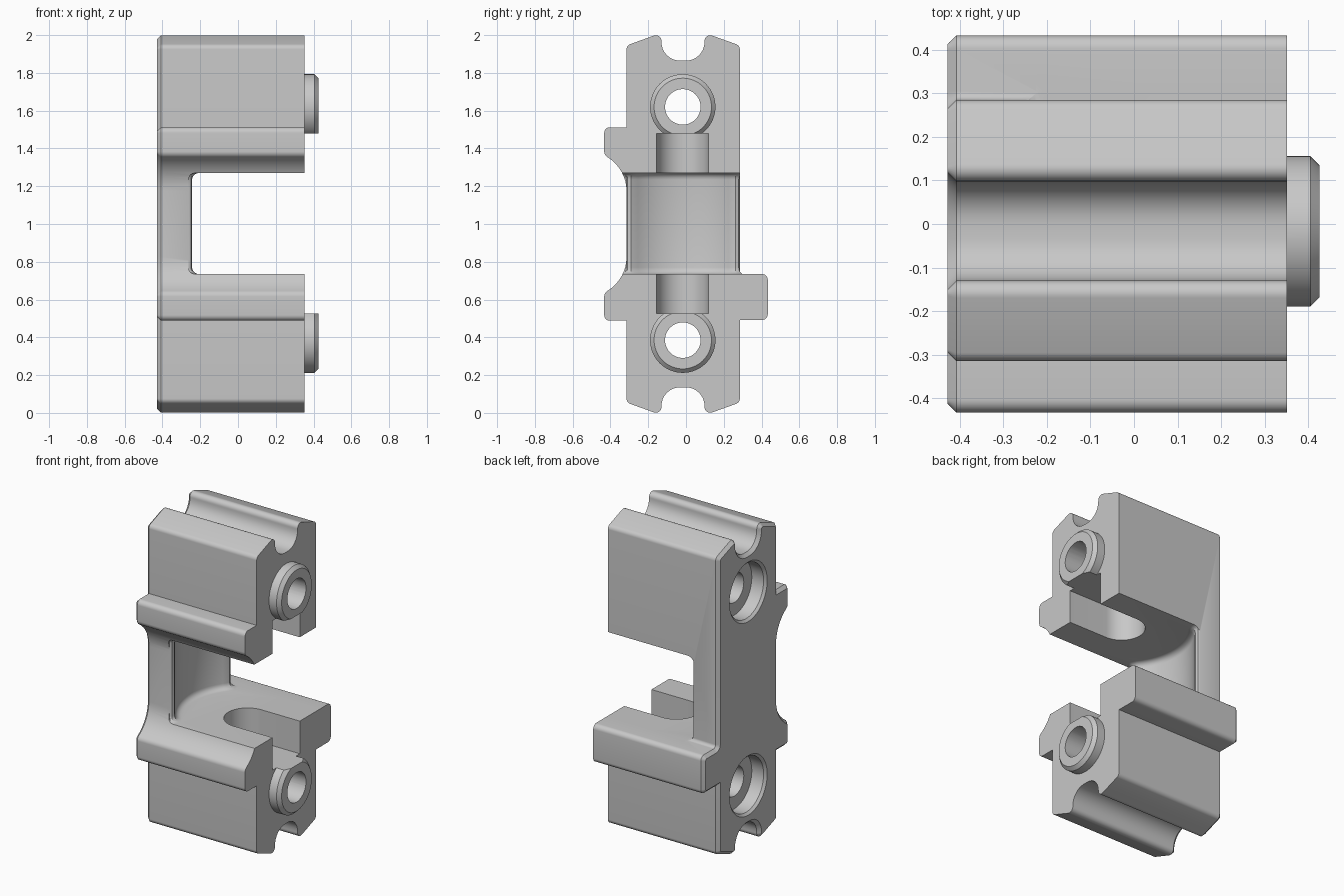
import bpy, bmesh
from math import pi, tan, sin
from mathutils import Vector, Matrix

cube = bpy.data.objects.get("Cube")
if cube:
    bpy.data.objects.remove(cube)

MID_Y = -0.017          # centre line of holes, grooves and slot
HOLE_Z = (0.385, 1.62)

grey = bpy.data.materials.new("plain_grey")
grey.use_nodes = True
colour = (0.58, 0.58, 0.58, 1)
grey.diffuse_color = colour
grey.node_tree.nodes["Principled BSDF"].inputs["Base Color"].default_value = colour


def rounded(corners, steps=8):
    """Outline from (u, v, radius) corners, each filleted with an arc."""
    out = []
    for i, (u, v, r) in enumerate(corners):
        p = Vector((u, v))
        if not r:
            out.append(p)
            continue
        a = (Vector(corners[i - 1][:2]) - p).normalized()
        b = (Vector(corners[(i + 1) % len(corners)][:2]) - p).normalized()
        half = a.angle(b) / 2
        centre = p + (a + b).normalized() * r / sin(half)
        start = p + a * r / tan(half) - centre
        end = p + b * r / tan(half) - centre
        sweep = pi - 2 * half
        for k in range(steps + 1):
            t = k / steps
            out.append(centre + (start * sin((1 - t) * sweep) + end * sin(t * sweep)) / sin(sweep))
    return out


def finish(name, bm):
    bmesh.ops.recalc_face_normals(bm, faces=bm.faces)
    mesh = bpy.data.meshes.new(name)
    bm.to_mesh(mesh)
    bm.free()
    mesh.materials.append(grey)
    ob = bpy.data.objects.new(name, mesh)
    bpy.context.collection.objects.link(ob)
    return ob


def prism(name, outline, axis, low, high, bevel=0, bevel_ends=(), segments=1):
    """Extrude an outline along x (outline is y, z) or z (outline is x, y)."""
    bm = bmesh.new()
    place = (lambda p: (low, p.x, p.y)) if axis == 0 else (lambda p: (p.x, p.y, low))
    face = bm.faces.new([bm.verts.new(place(p)) for p in outline])
    ext = bmesh.ops.extrude_face_region(bm, geom=[face], use_keep_orig=True)
    shift = Vector((0, 0, 0))
    shift[axis] = high - low
    bmesh.ops.translate(bm, vec=shift,
                        verts=[g for g in ext["geom"] if isinstance(g, bmesh.types.BMVert)])
    bmesh.ops.recalc_face_normals(bm, faces=bm.faces)
    if bevel:
        edges = [e for e in bm.edges if any(
            all(abs(v.co[axis] - end) < 1e-5 for v in e.verts) for end in bevel_ends)]
        bmesh.ops.bevel(bm, geom=edges, offset=bevel, segments=segments,
                        profile=0.5, affect='EDGES', clamp_overlap=False)
    return finish(name, bm)


def lathe_x(name, profile, z):
    """Spin an (x, radius) profile about the x direction at height z."""
    bm = bmesh.new()
    verts = [bm.verts.new((x, r, 0)) for x, r in profile]
    edges = [bm.edges.new(pair) for pair in zip(verts, verts[1:])]
    bmesh.ops.spin(bm, geom=verts + edges, cent=(0, 0, 0), axis=(1, 0, 0),
                   angle=2 * pi, steps=64)
    bmesh.ops.remove_doubles(bm, verts=bm.verts, dist=1e-5)
    bmesh.ops.transform(bm, matrix=Matrix.Translation((0, MID_Y, z)), verts=bm.verts)
    return finish(name, bm)


def combine(target, tool, operation):
    mod = target.modifiers.new(tool.name, 'BOOLEAN')
    mod.object, mod.operation, mod.solver = tool, operation, 'EXACT'
    bpy.context.view_layer.objects.active = target
    bpy.ops.object.modifier_apply(modifier=mod.name)
    bpy.data.objects.remove(tool)


def mirrored(points):
    return [(y, 2 - z, r) for y, z, r in reversed(points)]


# Main body: upper profile mirrored in height, with a rail on the lower back
front, back, rail = -0.315, 0.285, 0.433
upper_front = [
    (front, 1.29, 0.21), (-0.433, 1.365, 0.035), (-0.433, 1.512, 0.03),
    (front, 1.512, 0), (front, 1.945, 0.03),
    (-0.13, 2.012, 0.03), (-0.13, 1.865, 0.098),
]
upper_back = [(0.098, 1.865, 0.098), (0.098, 2.012, 0.03), (back, 1.945, 0.03)]
back_rail = [(back, 0.735, 0.02), (rail, 0.735, 0.03), (rail, 0.492, 0.03), (back, 0.492, 0)]
outline = rounded(upper_front + upper_back + back_rail
                  + mirrored(upper_back) + mirrored(upper_front))
body = prism("clamp_body", outline, 0, -0.428, 0.352, 0.02, (-0.428,))

# Bosses on one end
for z in HOLE_Z:
    boss = lathe_x("boss", [(0.25, 0), (0.25, 0.173), (0.405, 0.173), (0.426, 0.152), (0.426, 0)], z)
    combine(body, boss, 'UNION')

# Central opening with a concave inner wall and softened corners
centre_x, wall_r = 0.08, 0.42
arc = []
for k in range(33):
    y = -0.27 + 0.51 * k / 32
    arc.append(Vector((centre_x - (wall_r ** 2 - (y - MID_Y) ** 2) ** 0.5, y)))
lip = [(-0.262, 0.8), (-0.262, 0.286), (-0.249, 0.279), (-0.243, 0.262)]
top_lip = [Vector(p) for p in reversed(lip)]
low_lip = [Vector((x, 2 * MID_Y - y + 0.004)) for x, y in lip]
opening = prism("opening_cutter",
                low_lip + arc + top_lip + [Vector((0.8, 0.8)), Vector((0.8, -0.83))],
                2, 0.735, 1.27, 0.035, (0.735, 1.27), 5)
combine(body, opening, 'DIFFERENCE')

# Round-ended slot through both jaws
slot = prism("slot_cutter",
             rounded([(0.7, -0.155, 0), (0.7, 0.12, 0),
                      (-0.057, 0.12, 0.137), (-0.057, -0.155, 0.137)], 16),
             2, 0.527, 1.48)
combine(body, slot, 'DIFFERENCE')

# Through holes with chamfered counterbores that match the bosses
for z in HOLE_Z:
    hole = lathe_x("hole_cutter", [(-0.45, 0), (-0.45, 0.212), (-0.413, 0.175), (-0.33, 0.175),
                                   (-0.33, 0.094), (0.6, 0.094), (0.6, 0)], z)
    combine(body, hole, 'DIFFERENCE')

bpy.ops.object.select_all(action='DESELECT')
body.select_set(True)
bpy.context.view_layer.objects.active = body
bpy.ops.object.shade_smooth_by_angle(angle=0.5)
